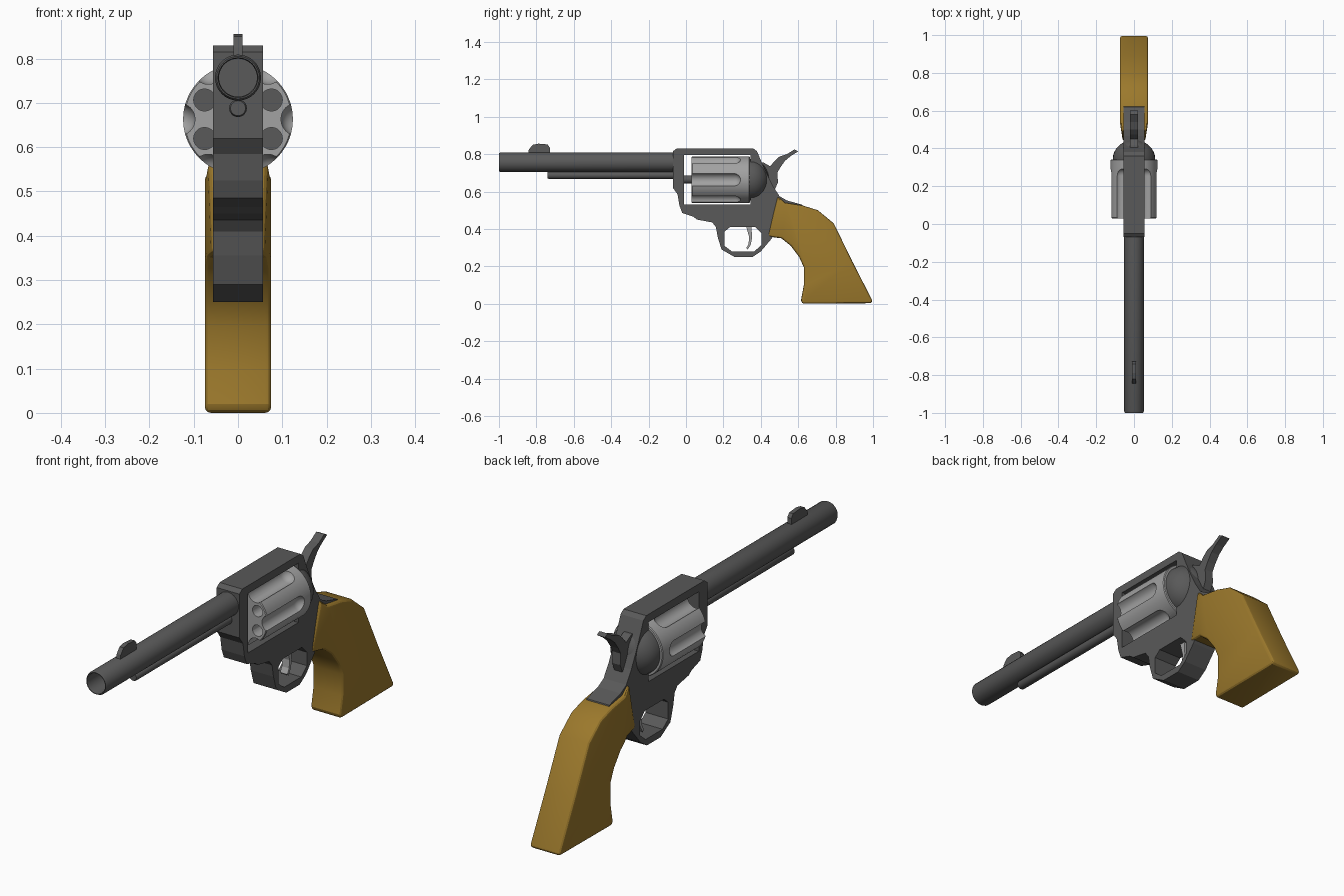
import bpy, bmesh
from math import sin, cos, pi, radians
from mathutils import Matrix

if "Cube" in bpy.data.objects:
    bpy.data.objects.remove(bpy.data.objects["Cube"])

# Profile axes: local x -> world y, local y -> world z, local z -> world x
SIDE = Matrix(((0, 0, 1, 0), (1, 0, 0, 0), (0, 1, 0, 0), (0, 0, 0, 1)))


def material(name, rgb):
    m = bpy.data.materials.new(name)
    m.diffuse_color = (*rgb, 1)
    m.use_nodes = True
    m.node_tree.nodes["Principled BSDF"].inputs["Base Color"].default_value = m.diffuse_color
    return m


STEEL = material("dark_steel", (0.10, 0.10, 0.10))
SILVER = material("light_steel", (0.36, 0.36, 0.36))
WOOD = material("wood", (0.33, 0.19, 0.025))


def add(name, mesh, mat):
    ob = bpy.data.objects.new(name, mesh)
    bpy.context.collection.objects.link(ob)
    mesh.materials.clear()
    mesh.materials.append(mat)
    return ob


def smooth(ob, angle=35):
    bpy.ops.object.select_all(action='DESELECT')
    ob.select_set(True)
    bpy.context.view_layer.objects.active = ob
    bpy.ops.object.shade_smooth_by_angle(angle=radians(angle))


def plate(name, outlines, half, mat):
    """Side-view outlines (first one outer, others holes) extruded across x."""
    cu = bpy.data.curves.new(name, 'CURVE')
    cu.dimensions, cu.fill_mode, cu.extrude = '2D', 'BOTH', half
    for pts in outlines:
        s = cu.splines.new('POLY')
        s.points.add(len(pts) - 1)
        for p, (y, z) in zip(s.points, pts):
            p.co = (y, z, 0, 1)
        s.use_cyclic_u = True
    tmp = bpy.data.objects.new(name + "_curve", cu)
    bpy.context.collection.objects.link(tmp)
    dg = bpy.context.evaluated_depsgraph_get()
    me = bpy.data.meshes.new_from_object(tmp.evaluated_get(dg))
    bpy.data.objects.remove(tmp)
    bm = bmesh.new()
    bm.from_mesh(me)
    bmesh.ops.remove_doubles(bm, verts=bm.verts, dist=1e-4)
    bmesh.ops.dissolve_limit(bm, angle_limit=0.01, verts=bm.verts, edges=bm.edges)
    bm.transform(SIDE)
    bmesh.ops.recalc_face_normals(bm, faces=bm.faces)
    for f in bm.faces:
        f.smooth = False
    bm.to_mesh(me)
    bm.free()
    return add(name, me, mat)


def revolve(bm, pts, x, z, seg):
    """Closed solid from (y, radius) points turned about a y-parallel axis."""
    rings = []
    for y, r in pts:
        if r == 0:
            rings.append([bm.verts.new((x, y, z))] * seg)
        else:
            rings.append([bm.verts.new((x + r * cos(2 * pi * i / seg), y,
                                        z + r * sin(2 * pi * i / seg))) for i in range(seg)])
    for a, b in zip(rings, rings[1:]):
        for i in range(seg):
            j = (i + 1) % seg
            bm.faces.new(list(dict.fromkeys((a[i], a[j], b[j], b[i]))))


def lathe(name, pts, places, mat, seg=32):
    bm = bmesh.new()
    for x, z in places:
        revolve(bm, pts, x, z, seg)
    bmesh.ops.recalc_face_normals(bm, faces=bm.faces)
    me = bpy.data.meshes.new(name)
    bm.to_mesh(me)
    bm.free()
    ob = add(name, me, mat)
    smooth(ob)
    return ob


def apply_modifiers(ob):
    dg = bpy.context.evaluated_depsgraph_get()
    me = bpy.data.meshes.new_from_object(ob.evaluated_get(dg))
    ob.modifiers.clear()
    ob.data = me


def cut(ob, cutter):
    m = ob.modifiers.new("cut", 'BOOLEAN')
    m.operation, m.solver, m.object = 'DIFFERENCE', 'EXACT', cutter
    apply_modifiers(ob)
    bpy.data.objects.remove(cutter)


# Barrel with open bore, and the ejector tube below it
lathe("barrel", [(-0.1, 0), (-0.1, 0.043), (-0.99, 0.043), (-1, 0.045), (-1, 0.048),
                 (-0.992, 0.052), (-0.04, 0.052), (-0.04, 0)], [(0, 0.757)], STEEL)
lathe("ejector_tube", [(-0.74, 0), (-0.74, 0.017), (-0.735, 0.02), (-0.04, 0.02), (-0.04, 0)],
      [(0, 0.688)], STEEL, 20)

# Front sight
plate("front_sight", [[(-0.845, 0.80), (-0.84, 0.825), (-0.82, 0.85), (-0.79, 0.856),
                       (-0.74, 0.852), (-0.728, 0.835), (-0.728, 0.80)]], 0.01, STEEL)

# Frame with cylinder window and trigger guard opening
outer = [(-0.07, 0.815), (-0.05, 0.83), (0.36, 0.83), (0.38, 0.815), (0.405, 0.755),
         (0.435, 0.69), (0.465, 0.63), (0.50, 0.575), (0.54, 0.552), (0.62, 0.53), (0.635, 0.50),
         (0.58, 0.44), (0.475, 0.375), (0.455, 0.345), (0.40, 0.28), (0.355, 0.25), (0.26, 0.25),
         (0.19, 0.29), (0.17, 0.355), (0.16, 0.41), (0.14, 0.435), (0.06, 0.45), (0.04, 0.465),
         (-0.02, 0.485), (-0.035, 0.525), (-0.045, 0.585), (-0.07, 0.62)]
window = [(-0.01, 0.53), (0.345, 0.53), (0.345, 0.795), (-0.01, 0.795)]
guard = [(0.205, 0.385), (0.235, 0.41), (0.37, 0.41), (0.405, 0.375), (0.405, 0.315),
         (0.365, 0.28), (0.245, 0.28), (0.205, 0.31)]
plate("frame", [outer, window, guard], 0.056, STEEL)

# Rounded recoil shield behind the cylinder
lathe("recoil_shield", [(0.335, 0), (0.335, 0.112)] +
      [(0.345 + 0.1 * sin(a * pi / 16), 0.112 * cos(a * pi / 16)) for a in range(8)] + [(0.445, 0)],
      [(0, 0.663)], STEEL)

# Fluted cylinder with six chambers
cylinder = lathe("cylinder", [(0.03, 0), (0.03, 0.121), (0.034, 0.124), (0.338, 0.124),
                              (0.342, 0.121), (0.342, 0)], [(0, 0.663)], SILVER, 48)


def around(radius, offset):
    return [(radius * cos(pi / 3 * i + offset), 0.663 + radius * sin(pi / 3 * i + offset))
            for i in range(6)]


cut(cylinder, lathe("chamber_cutter", [(0, 0), (0, 0.025), (0.36, 0.025), (0.36, 0)],
                    around(0.087, pi / 6), SILVER, 20))
cut(cylinder, lathe("flute_cutter", [(0, 0), (0, 0.037)] +
                    [(0.255 + 0.038 * sin(a * pi / 12), 0.037 * cos(a * pi / 12)) for a in range(6)] +
                    [(0.293, 0)], around(0.134, 0), SILVER, 24))
smooth(cylinder)
lathe("cylinder_pin", [(-0.03, 0), (-0.03, 0.022), (0.05, 0.022), (0.05, 0)],
      [(0, 0.665)], STEEL, 20)

# Hammer and trigger
plate("hammer", [[(0.38, 0.76), (0.415, 0.755), (0.45, 0.735), (0.475, 0.765), (0.50, 0.787),
                  (0.54, 0.80), (0.58, 0.825), (0.60, 0.815), (0.56, 0.79), (0.53, 0.765),
                  (0.505, 0.73), (0.488, 0.70), (0.492, 0.65), (0.475, 0.61), (0.42, 0.62)]],
      0.02, STEEL)
plate("trigger", [[(0.32, 0.42), (0.35, 0.42), (0.353, 0.35), (0.346, 0.315), (0.33, 0.29),
                   (0.322, 0.297), (0.334, 0.32), (0.338, 0.355)]], 0.018, SILVER)

# Grip: tapered toward the frame, edges rounded
grip = plate("grip", [[(0.49, 0.575), (0.53, 0.54), (0.625, 0.525), (0.705, 0.50), (0.79, 0.43),
                       (0.89, 0.225), (1.0, 0.01), (0.985, 0.003), (0.62, 0.0), (0.615, 0.02),
                       (0.63, 0.10), (0.63, 0.195), (0.605, 0.25), (0.56, 0.31), (0.51, 0.35),
                       (0.435, 0.36)]], 0.075, WOOD)
bm = bmesh.new()
bm.from_mesh(grip.data)
bmesh.ops.bisect_plane(bm, geom=bm.verts[:] + bm.edges[:] + bm.faces[:],
                       plane_co=(0, 0.54, 0), plane_no=(0, 1, 0))
for v in bm.verts:
    if v.co.y < 0.54:
        v.co.x *= 1 - 0.22 * (0.54 - v.co.y) / 0.105
bm.to_mesh(grip.data)
bm.free()
bev = grip.modifiers.new("round", 'BEVEL')
bev.width, bev.segments, bev.limit_method, bev.angle_limit = 0.016, 3, 'ANGLE', radians(50)
apply_modifiers(grip)
smooth(grip, 24)
